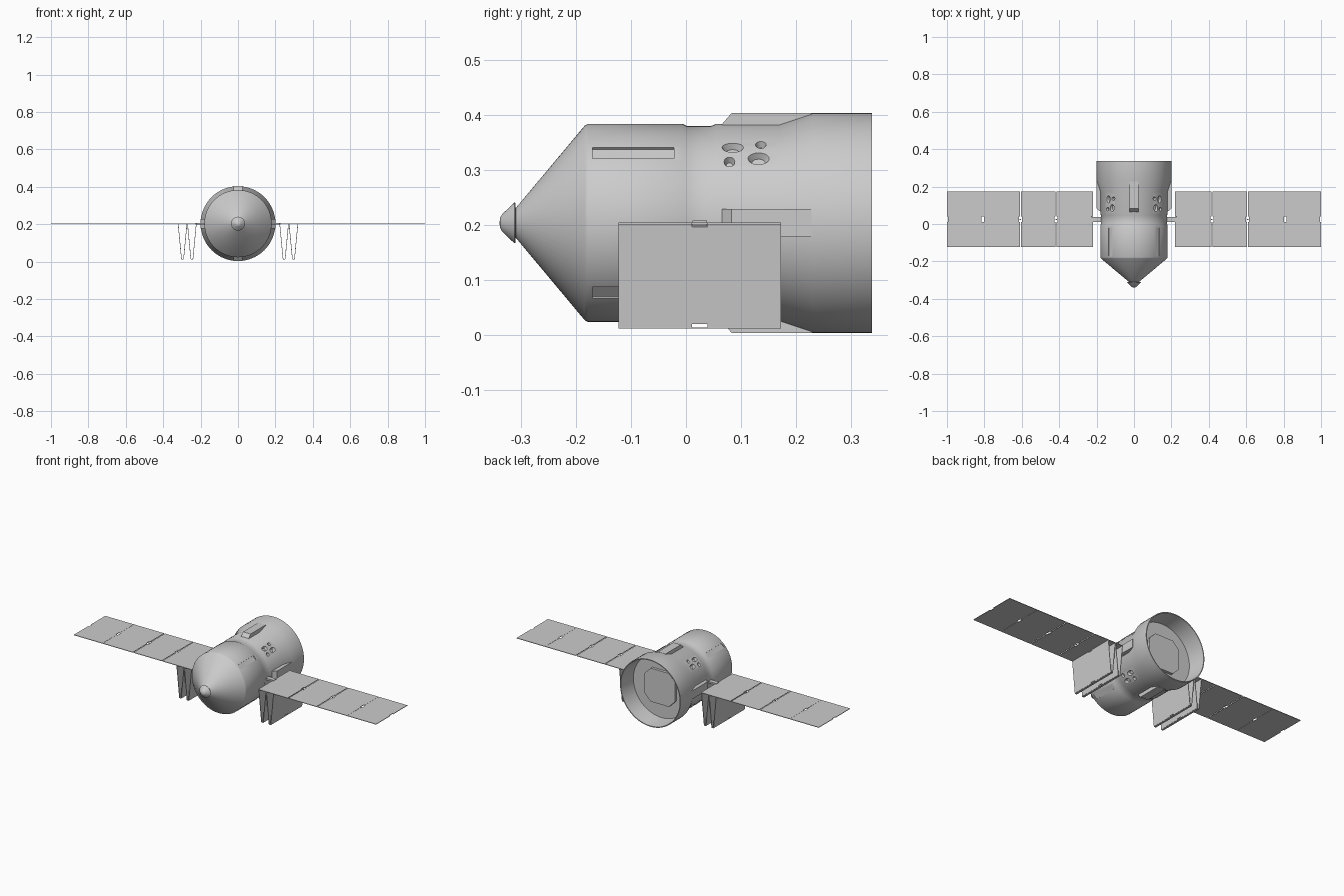
import bpy, bmesh, math
from mathutils import Matrix, Vector

AXIS = 0.203  # height of the body axis
MID = 0.025   # y of the panel centre line

cube = bpy.data.objects.get("Cube")
if cube:
    bpy.data.objects.remove(cube, do_unlink=True)

grey = bpy.data.materials.new("light_grey")
grey.use_nodes = True
grey.diffuse_color = (0.6, 0.6, 0.6, 1)
grey.node_tree.nodes["Principled BSDF"].inputs["Base Color"].default_value = (0.6, 0.6, 0.6, 1)


def finish(bm, name):
    """Turn a bmesh into a named grey object."""
    bmesh.ops.recalc_face_normals(bm, faces=bm.faces)
    mesh = bpy.data.meshes.new(name)
    bm.to_mesh(mesh)
    bm.free()
    mesh.materials.append(grey)
    obj = bpy.data.objects.new(name, mesh)
    bpy.context.collection.objects.link(obj)
    return obj


def prism(name, outline, shift, matrix=None):
    """Extrude a closed outline along a vector."""
    bm = bmesh.new()
    face = bm.faces.new([bm.verts.new(p) for p in outline])
    made = bmesh.ops.extrude_face_region(bm, geom=[face])["geom"]
    bmesh.ops.translate(bm, vec=shift, verts=[v for v in made if isinstance(v, bmesh.types.BMVert)])
    if matrix:
        bm.transform(matrix)
    return finish(bm, name)


def lathe(name, profile, sides=64):
    """Spin (y, radius) points round the body axis."""
    bm = bmesh.new()
    verts = [bm.verts.new((r, y, AXIS)) for y, r in profile]
    edges = [bm.edges.new(pair) for pair in zip(verts, verts[1:])]
    bmesh.ops.spin(bm, geom=verts + edges, cent=(0, 0, AXIS), axis=(0, 1, 0),
                   angle=math.tau, steps=sides)
    bmesh.ops.remove_doubles(bm, verts=bm.verts, dist=0.0003)
    return finish(bm, name)


def select_only(obj):
    bpy.ops.object.select_all(action='DESELECT')
    obj.select_set(True)
    bpy.context.view_layer.objects.active = obj


def smooth(obj):
    select_only(obj)
    bpy.ops.object.shade_smooth_by_angle(angle=math.radians(30))


# Hollow-backed hull with nose cone, groove and rear skirt
hull = lathe("hull", [
    (-0.3, 0), (-0.312, 0.024), (-0.184, 0.177), (-0.178, 0.18),
    (-0.006, 0.18), (0.002, 0.176), (0.045, 0.176), (0.055, 0.18),
    (0.17, 0.18), (0.23, 0.2), (0.338, 0.2),
    (0.338, 0.195), (0.232, 0.186), (0.232, 0)])

# Nose button
smooth(lathe("nose_cap", [
    (-0.339, 0), (-0.338, 0.009), (-0.334, 0.016), (-0.312, 0.037),
    (-0.31, 0.036), (-0.309, 0.02), (-0.3, 0)], 32))

# Cutters: oval nozzle ports and long slots in all four quadrants
# each port: y, height above axis, half length, half width
ports = [(0.085, 0.137, 0.02, 0.0135), (0.136, 0.142, 0.01, 0.0105),
         (0.079, 0.111, 0.01, 0.0115), (0.132, 0.117, 0.02, 0.0145)]


def skin_frame(y, angle):
    out = Vector((math.cos(angle), 0, math.sin(angle)))
    along = Vector((0, 1, 0))
    rot = Matrix((along, out.cross(along), out)).transposed().to_4x4()
    return Matrix.Translation(out * 0.18 + Vector((0, y, AXIS))) @ rot


def quadrants(angle):
    return (angle, math.pi - angle, -angle, math.pi + angle)


bm = bmesh.new()
for y, h, a, b in ports:
    for angle in quadrants(math.asin(h / 0.18)):
        bmesh.ops.create_cone(bm, cap_ends=True, segments=20, radius1=0.6, radius2=1.35, depth=1,
                              matrix=skin_frame(y, angle) @ Matrix.Diagonal((a, b, 0.024, 1)))
for angle in quadrants(math.pi / 4):
    bmesh.ops.create_cube(bm, size=1, matrix=skin_frame(-0.096, angle)
                          @ Matrix.Diagonal((0.148, 0.028, 0.01, 1)))
cutter = finish(bm, "recess_cutter")
cutter.hide_render = True
cut = hull.modifiers.new("recesses", 'BOOLEAN')
cut.operation = 'DIFFERENCE'
cut.solver = 'EXACT'
cut.object = cutter
select_only(hull)
bpy.ops.object.modifier_apply(modifier=cut.name)
bpy.data.objects.remove(cutter, do_unlink=True)
smooth(hull)

# Wedge-fronted fairings at top, bottom and both sides
wedge = [(0.065, 0.15), (0.065, 0.179), (0.083, 0.2), (0.228, 0.2), (0.228, 0.15)]
for i, side in enumerate(("top", "left", "bottom", "right")):
    prism(side + "_fairing", [(-0.025, y, r) for y, r in wedge], (0.05, 0, 0),
          Matrix.Translation((0, 0, AXIS)) @ Matrix.Rotation(i * math.pi / 2, 4, 'Y'))

# Chamfered plate on the rear bulkhead
h, c = 0.1, 0.06
corners = [(-c, -h), (c, -h), (h, -c), (h, c), (c, h), (-c, h), (-h, c), (-h, -c)]
prism("rear_plate", [(x, 0.23, AXIS + z) for x, z in corners], (0, 0.018, 0))


def panel(name, start, end, notch=0.006, thick=0.003):
    """Flat panel between two (x, z) points with a hinge notch at each end."""
    p, q = Vector((start[0], 0, start[1])), Vector((end[0], 0, end[1]))
    d = (q - p).normalized()
    half, gap = 0.148, 0.014
    side = [(-half, 0), (-gap, 0), (-gap, notch), (gap, notch), (gap, 0), (half, 0)]
    outline = [p + d * n + Vector((0, MID + y, 0)) for y, n in side]
    outline += [q - d * n + Vector((0, MID - y, 0)) for y, n in side]
    normal = Vector((d.z, 0, -d.x)) * thick
    prism(name, [v - normal / 2 for v in outline], normal)


wing_spans = [(0.22, 0.414), (0.419, 0.605), (0.61, 0.809), (0.81, 1.0)]
TOP, LOW = 0.202, 0.013
for side, s in (("left", 1), ("right", -1)):
    # Wing panels
    for i, (a, b) in enumerate(wing_spans):
        panel(f"{side}_wing_panel_{i + 1}", (s * a, TOP), (s * b, TOP))
    # Folded panels hanging below the wing root
    for i, x in enumerate((0.223, 0.273)):
        panel(f"{side}_folded_panel_{i + 1}_inner", (s * x, TOP), (s * (x + 0.018), LOW))
        panel(f"{side}_folded_panel_{i + 1}_outer", (s * (x + 0.047), TOP), (s * (x + 0.029), LOW))
        bm = bmesh.new()
        bmesh.ops.create_cube(bm, size=1, matrix=Matrix.Translation((s * (x + 0.0235), MID, LOW - 0.001))
                              @ Matrix.Diagonal((0.012, 0.296, 0.002, 1)))
        finish(bm, f"{side}_fold_strip_{i + 1}")
    # Hinge joints and mounting arm
    for name, x, length in (("mount_arm", 0.199, 0.056), ("hinge_1", 0.4165, 0.008),
                            ("hinge_2", 0.6075, 0.008)):
        bm = bmesh.new()
        size = (length, 0.026, 0.01) if name == "mount_arm" else (length, 0.006, 0.003)
        bmesh.ops.create_cube(bm, size=1, matrix=Matrix.Translation((s * x, MID, TOP))
                              @ Matrix.Diagonal((*size, 1)))
        finish(bm, f"{side}_{name}")
